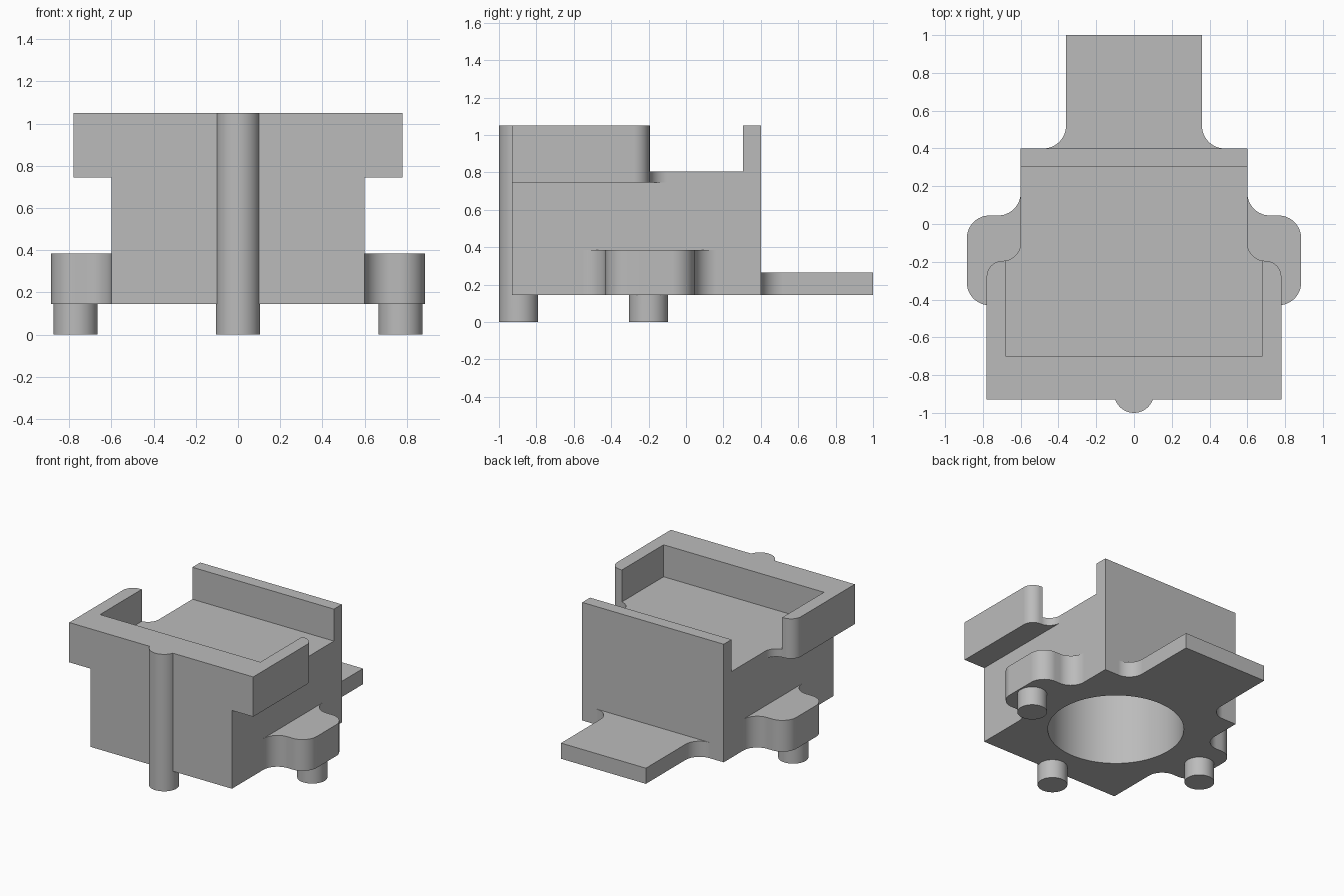
import bpy
import bmesh
from math import sin, cos, radians

cube = bpy.data.objects.get("Cube")
if cube:
    bpy.data.objects.remove(cube, do_unlink=True)

grey = bpy.data.materials.new("plain grey")
grey.use_nodes = True
grey.diffuse_color = (0.5, 0.5, 0.5, 1)
grey.node_tree.nodes["Principled BSDF"].inputs["Base Color"].default_value = (0.5, 0.5, 0.5, 1)


def arc(cx, cy, r, start, end, steps=12):
    """Points along an arc, angles in degrees."""
    angles = [radians(start + (end - start) * i / steps) for i in range(steps + 1)]
    return [(cx + r * cos(a), cy + r * sin(a)) for a in angles]


def mirrored(half):
    """Close a right-hand half outline with its mirror image."""
    return half + [(-x, y) for x, y in reversed(half)]


def prism(name, outline, z0, z1):
    """Extrude a flat outline between two heights."""
    bm = bmesh.new()
    base = bm.faces.new([bm.verts.new((x, y, z0)) for x, y in outline])
    top = bmesh.ops.extrude_face_region(bm, geom=[base])["geom"]
    bmesh.ops.translate(bm, vec=(0, 0, z1 - z0),
                        verts=[g for g in top if isinstance(g, bmesh.types.BMVert)])
    bmesh.ops.recalc_face_normals(bm, faces=bm.faces)
    mesh = bpy.data.meshes.new(name)
    bm.to_mesh(mesh)
    bm.free()
    mesh.materials.append(grey)
    obj = bpy.data.objects.new(name, mesh)
    bpy.context.collection.objects.link(obj)
    return obj


def box(name, half_x, y0, y1, z0, z1):
    return prism(name, mirrored([(half_x, y0), (half_x, y1)]), z0, z1)


def cylinder(name, x, y, r, z0, z1, sides=48):
    return prism(name, arc(x, y, r, 0, 360, sides)[:-1], z0, z1)


def combine(target, tool, operation):
    """Apply a boolean and discard the tool."""
    mod = target.modifiers.new(operation, "BOOLEAN")
    mod.operation, mod.solver, mod.object = operation, "EXACT", tool
    bpy.ops.object.select_all(action="DESELECT")
    bpy.context.view_layer.objects.active = target
    target.select_set(True)
    bpy.ops.object.modifier_apply(modifier=mod.name)
    bpy.data.objects.remove(tool, do_unlink=True)


BOTTOM, LEDGE, FLOOR, TOP = 0.145, 0.745, 0.805, 1.05

# Main block
housing = box("housing", 0.6, -0.93, 0.4, BOTTOM, LEDGE)

# Wide upper tray with filleted shoulders, reaching back to the rear wall
tray = [(0.78, -0.93)] + arc(0.695, -0.28, 0.085, 0, 90) \
    + arc(0.695, -0.1, 0.095, 270, 180)[1:] + [(0.6, 0.4)]
combine(housing, prism("tray", mirrored(tray), LEDGE, TOP), "UNION")

# Side ears with rounded corners and filleted roots
ear = [(0.4, -0.55)] + arc(0.72, -0.55, 0.12, 180, 90) + arc(0.765, -0.31, 0.12, -90, 0) \
    + arc(0.765, -0.075, 0.12, 0, 90) + arc(0.72, 0.165, 0.12, 270, 180) + [(0.4, 0.165)]
for side in (-1, 1):
    combine(housing, prism("ear", [(side * x, y) for x, y in ear], BOTTOM, 0.385), "UNION")

# Rear tab
tab = [(0.48, 0.3)] + arc(0.48, 0.52, 0.12, 270, 180) + [(0.36, 1.0)]
combine(housing, prism("rear_tab", mirrored(tab), BOTTOM, 0.265), "UNION")

# Feet under the ears and the full-height front post
for x in (-0.77, 0.77):
    combine(housing, cylinder("foot", x, -0.2, 0.105, 0, 0.25), "UNION")
combine(housing, cylinder("front_post", 0, -0.895, 0.105, 0, TOP), "UNION")

# Open pocket in the tray and round bore from below
combine(housing, box("pocket", 0.68, -0.7, 0.305, FLOOR, 1.3), "DIFFERENCE")
combine(housing, cylinder("bore", 0, -0.2, 0.48, -0.2, LEDGE, 96), "DIFFERENCE")

# Tidy flat faces and smooth only the curves
bm = bmesh.new()
bm.from_mesh(housing.data)
bmesh.ops.remove_doubles(bm, verts=bm.verts, dist=0.0001)
bmesh.ops.dissolve_limit(bm, angle_limit=radians(0.5), verts=bm.verts, edges=bm.edges)
bm.to_mesh(housing.data)
bm.free()
bpy.ops.object.shade_smooth_by_angle(angle=radians(30))
weighted = housing.modifiers.new("flat_normals", "WEIGHTED_NORMAL")
weighted.keep_sharp = True
